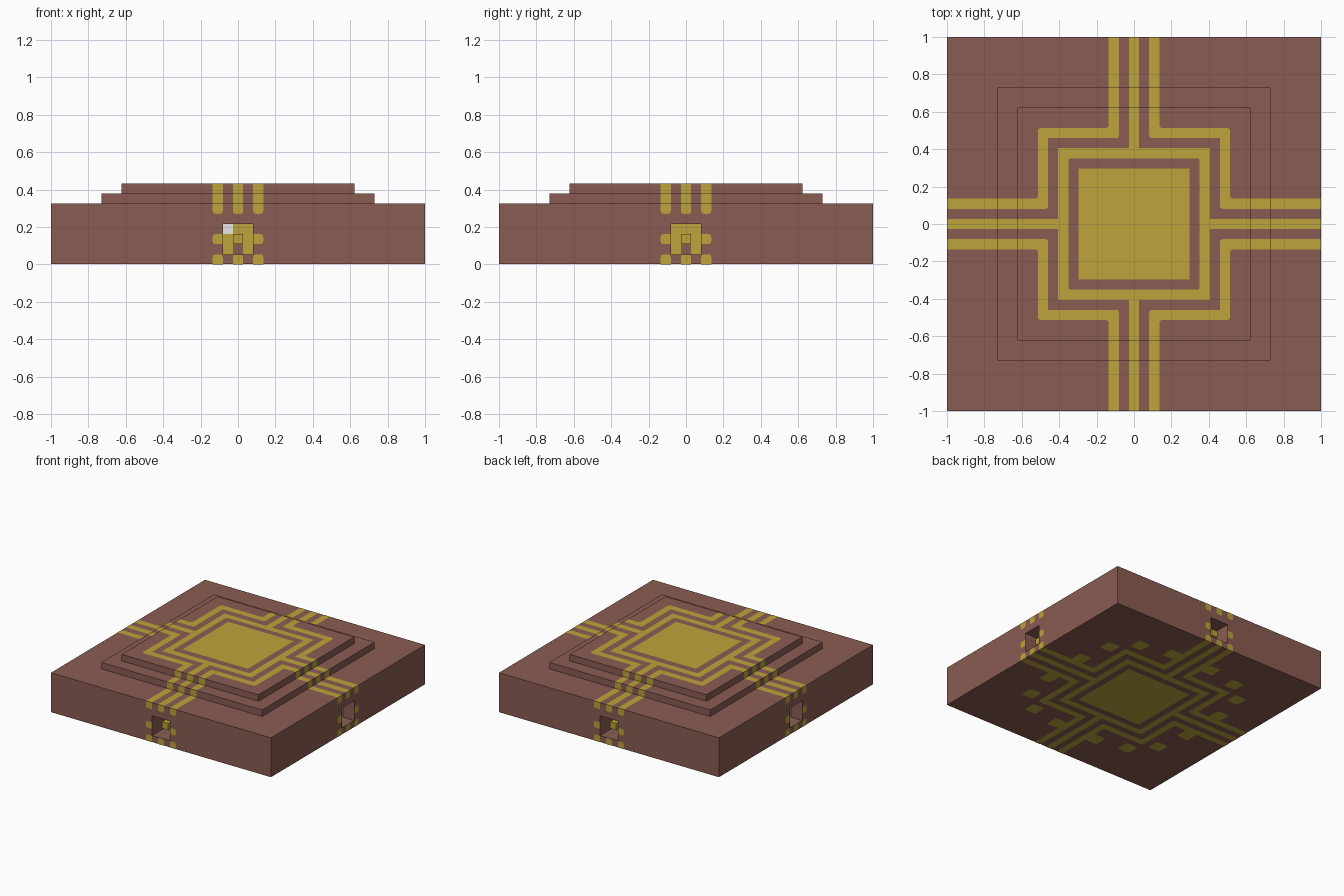
import bpy, bmesh, math
from mathutils import Matrix, Vector

if "Cube" in bpy.data.objects:
    bpy.data.objects.remove(bpy.data.objects["Cube"])

U = 2 / 37          # one block unit
LIFT = 0.001        # how far painted inlays sit above the clay


def material(name, rgb):
    m = bpy.data.materials.new(name)
    m.use_nodes = True
    m.diffuse_color = (*rgb, 1)
    m.node_tree.nodes["Principled BSDF"].inputs["Base Color"].default_value = (*rgb, 1)
    return m


CLAY = material("brown clay", (0.255, 0.107, 0.085))
GOLD = material("gold", (0.515, 0.366, 0.043))
WHITE = material("white", (1, 1, 1))


def finish(bm, name, *mats):
    mesh = bpy.data.meshes.new(name)
    bm.to_mesh(mesh)
    bm.free()
    for m in mats:
        mesh.materials.append(m)
    ob = bpy.data.objects.new(name, mesh)
    bpy.context.collection.objects.link(ob)
    return ob


def add_box(bm, lo, hi, frame=Matrix()):
    lo, hi = Vector(lo), Vector(hi)
    mat = frame @ Matrix.Translation((lo + hi) / 2) @ Matrix.Diagonal((*(hi - lo), 1))
    bmesh.ops.create_cube(bm, size=1, matrix=mat)


def rounded(pts, corners, r=0.3):
    """Replace the listed corners with short arcs."""
    out = []
    for i, p in enumerate(pts):
        p = Vector(p)
        if i not in corners:
            out.append(p)
            continue
        a = p + (Vector(pts[i - 1]) - p).normalized() * r
        b = p + (Vector(pts[(i + 1) % len(pts)]) - p).normalized() * r
        for t in (0, 0.33, 0.67, 1):
            out.append(a * (1 - t) ** 2 + p * 2 * t * (1 - t) + b * t * t)
    return out


def plate(bm, pts, frame, depth, corners=(), layer=1, mat=0):
    """Thin painted inlay; points and depth in block units."""
    vs = [bm.verts.new(frame @ Vector((p.x * U, p.y * U, depth * U + layer * LIFT)))
          for p in rounded(pts, corners)]
    bm.faces.new(vs).material_index = mat


def rect(x0, y0, x1, y1):
    return [(x0, y0), (x1, y0), (x1, y1), (x0, y1)]


def spin(i):
    return Matrix.Rotation(i * math.pi / 2, 4, 'Z')


SIDE = Matrix.Rotation(math.pi / 2, 4, 'X')
ALL = (0, 1, 2, 3)

# Base slab with a square recess in each side
bm = bmesh.new()
add_box(bm, (-1, -1, LIFT), (1, 1, 6 * U))
cuts = [((s * 1.5 * U, 0, 0), (1, 0, 0)) for s in (-1, 1)]
cuts += [((0, s * 1.5 * U, 0), (0, 1, 0)) for s in (-1, 1)]
cuts += [((0, 0, h * U), (0, 0, 1)) for h in (1, 4)]
for co, no in cuts:
    bmesh.ops.bisect_plane(bm, geom=bm.verts[:] + bm.edges[:] + bm.faces[:],
                           plane_co=co, plane_no=no)
bm.normal_update()
openings = [f for f in bm.faces if abs(f.normal.z) < 0.1
            and abs(f.calc_center_median().z - 2.5 * U) < 0.01
            and min(abs(f.calc_center_median().x), abs(f.calc_center_median().y)) < 0.01]
for f in openings:
    inward = -f.normal * 3 * U
    new = bmesh.ops.extrude_face_region(bm, geom=[f])["geom"]
    bmesh.ops.translate(bm, vec=inward, verts=[v for v in new if isinstance(v, bmesh.types.BMVert)])
    if f.is_valid:
        bm.faces.remove(f)
bmesh.ops.recalc_face_normals(bm, faces=bm.faces[:])
finish(bm, "base_slab", CLAY)

# Two stepped tiers
for name, half, z in (("lower_tier", 13.5, 6), ("upper_tier", 11.5, 7)):
    bm = bmesh.new()
    h = half * U
    add_box(bm, (-h, -h, z * U), (h, h, (z + 1) * U))
    finish(bm, name, CLAY)


# Square-and-line pattern used on top and underside
def pattern(name, frame, depth, reach, layer_step, dots=False):
    bm = bmesh.new()
    plate(bm, rect(-7.5, -7.5, 7.5, 7.5), frame, depth, (), layer_step[0])
    plate(bm, rect(-6.5, -6.5, 6.5, 6.5), frame, depth, ALL, layer_step[1], 1)
    plate(bm, rect(-5.5, -5.5, 5.5, 5.5), frame, depth, (), layer_step[2])
    line = [(reach, 1.5), (reach, 2.5), (9.5, 2.5), (9.5, 9.5), (2.5, 9.5),
            (2.5, reach), (1.5, reach), (1.5, 8.5), (8.5, 8.5), (8.5, 1.5)]
    for i in range(4):
        f = frame @ spin(i)
        plate(bm, line, f, depth, (2, 3, 4, 7, 9), layer_step[0])
        plate(bm, rect(7.5, -0.5, reach, 0.5), f, depth, (), layer_step[0])
        if dots:
            for x, y in ((3.5, 12.5), (-3.5, 12.5), (8.5, 11.5), (-8.5, 11.5)):
                plate(bm, rect(x - 1, y - 1, x + 1, y + 1), f, depth, ALL, layer_step[0])
    finish(bm, name, GOLD, CLAY)


pattern("top_pattern", Matrix(), 8, 11.5, (1, 2, 3))
pattern("underside_pattern", Matrix.Rotation(math.pi, 4, 'X'), 0, 18.5, (0, 0.5, 1), True)

# Stripes running down the steps and sides
bm = bmesh.new()
for i in range(4):
    flat, side = spin(i), spin(i) @ SIDE
    for c in (-2, 0, 2):
        a, b = c - 0.5, c + 0.5
        plate(bm, rect(a, -13.5, b, -11.5), flat, 7)
        plate(bm, rect(a, -18.5, b, -13.5), flat, 6)
        plate(bm, rect(a, 7, b, 8), side, 11.5)
        plate(bm, rect(a, 6, b, 7), side, 13.5)
        plate(bm, rect(a, 5, b, 6), side, 18.5, (0, 1))
        plate(bm, rect(a, 0, b, 1), side, 18.5, (2, 3))
    plate(bm, rect(-2.5, 2, -1.5, 3), side, 18.5, (0, 3))
    plate(bm, rect(1.5, 2, 2.5, 3), side, 18.5, (1, 2))
finish(bm, "side_stripes", GOLD)

# Coloured back wall inside each recess
bm = bmesh.new()
for i in range(4):
    side = spin(i) @ SIDE
    for c in (-1, 0, 1):
        for row in (1, 2, 3):
            if (c, row) != (0, 1):
                pale = i == 0 and (c, row) == (-1, 3)
                plate(bm, rect(c - 0.5, row, c + 0.5, row + 1), side, 15.5, (), 1, int(pale))
finish(bm, "recess_back_panels", GOLD, WHITE)

# Raised stud in the middle of each recess
bm = bmesh.new()
for i in range(4):
    add_box(bm, (-0.5 * U, 2 * U, 15.5 * U), (0.5 * U, 3 * U, 17.5 * U), spin(i) @ SIDE)
finish(bm, "recess_studs", GOLD)
